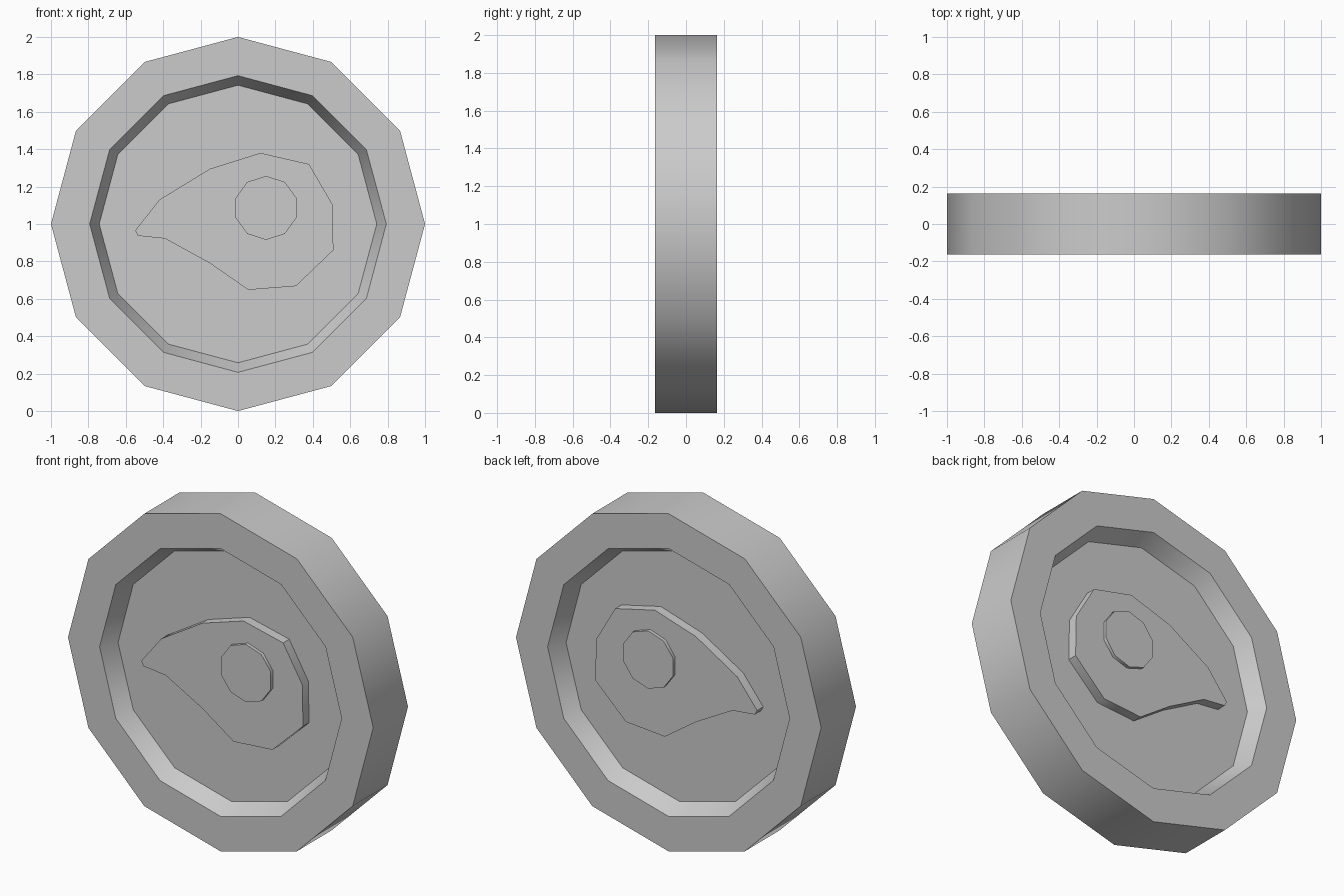
import bpy
import bmesh
from math import sin, cos, pi, radians

if "Cube" in bpy.data.objects:
    bpy.data.objects.remove(bpy.data.objects["Cube"])

grey = bpy.data.materials.new("plain grey")
grey.use_nodes = True
grey.diffuse_color = (0.6, 0.6, 0.6, 1)
grey.node_tree.nodes["Principled BSDF"].inputs["Base Color"].default_value = (0.6, 0.6, 0.6, 1)


def polygon(sides, radius, cx=0, cz=1):
    """Outline in the x-z plane with one corner at the top."""
    return [(cx + radius * sin(2 * pi * i / sides), cz + radius * cos(2 * pi * i / sides))
            for i in range(sides)]


def loft(name, layers):
    """Join outlines placed at successive y positions and cap both ends."""
    bm = bmesh.new()
    rings = [[bm.verts.new((x, y, z)) for x, z in outline] for outline, y in layers]
    for a, b in zip(rings, rings[1:]):
        for i in range(len(a)):
            j = (i + 1) % len(a)
            bm.faces.new((a[i], a[j], b[j], b[i]))
    bm.faces.new(rings[0])
    bm.faces.new(rings[-1])
    bmesh.ops.recalc_face_normals(bm, faces=bm.faces)
    mesh = bpy.data.meshes.new(name)
    bm.to_mesh(mesh)
    bm.free()
    mesh.materials.append(grey)
    obj = bpy.data.objects.new(name, mesh)
    bpy.context.collection.objects.link(obj)
    bpy.ops.object.select_all(action='DESELECT')
    obj.select_set(True)
    bpy.context.view_layer.objects.active = obj
    bpy.ops.object.shade_smooth_by_angle(angle=radians(40))
    return obj


# Twelve-sided disc with a sloped recess on both faces
RIM, FLOOR = 0.163, 0.063
outer, lip, base = (polygon(12, r) for r in (1, 0.793, 0.742))
loft("disc", [(base, -FLOOR), (lip, -RIM), (outer, -RIM),
              (outer, RIM), (lip, RIM), (base, FLOOR)])

# Raised teardrop and round boss on each face
teardrop = [(-0.55, 0.965), (-0.42, 1.13), (-0.15, 1.295), (0.12, 1.38),
            (0.38, 1.32), (0.505, 1.105), (0.51, 0.86), (0.31, 0.668),
            (0.055, 0.648), (-0.15, 0.79), (-0.39, 0.922), (-0.535, 0.937)]
boss = polygon(10, 0.171, 0.15, 1.086)
for label, side in (("front", -1), ("back", 1)):
    loft(label + "_teardrop", [(teardrop, side * FLOOR), (teardrop, side * 0.12)])
    loft(label + "_boss", [(boss, side * 0.12), (boss, side * 0.14)])
